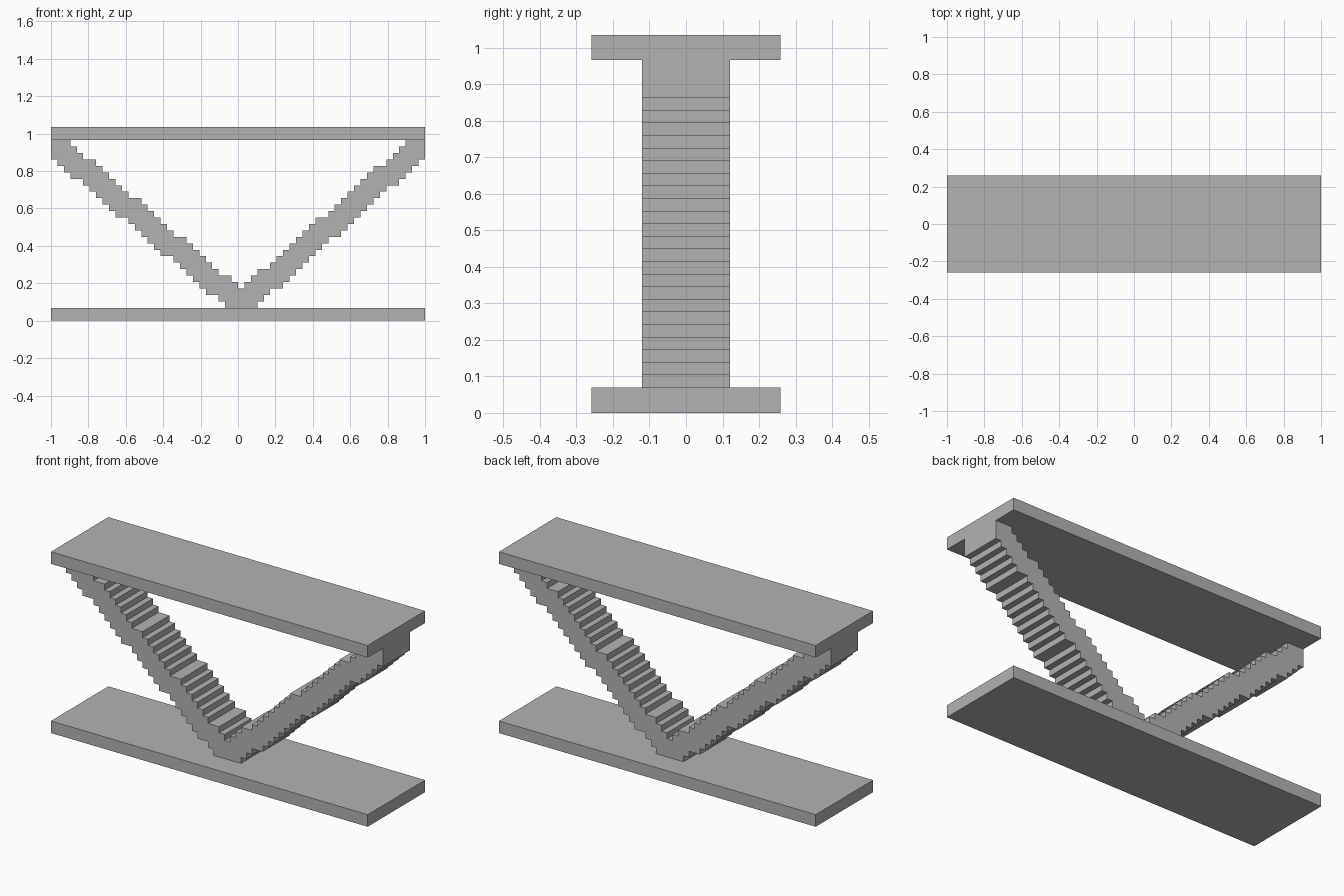
import bpy, bmesh

if "Cube" in bpy.data.objects:
    bpy.data.objects.remove(bpy.data.objects["Cube"], do_unlink=True)

U = 2 / 58          # one stair unit
FIRST, LAST = 2, 28  # brace rows between the two slabs

grey = bpy.data.materials.new("plain_grey")
grey.use_nodes = True
colour = (0.45, 0.45, 0.45, 1)
grey.diffuse_color = colour
grey.node_tree.nodes["Principled BSDF"].inputs["Base Color"].default_value = colour


def extrude_profile(name, outline, half_depth):
    """Extrude an x-z outline (in stair units) symmetrically along y."""
    bm = bmesh.new()
    verts = [bm.verts.new((x * U, -half_depth * U, z * U)) for x, z in outline]
    face = bm.faces.new(verts)
    result = bmesh.ops.extrude_face_region(bm, geom=[face])
    moved = [g for g in result["geom"] if isinstance(g, bmesh.types.BMVert)]
    bmesh.ops.translate(bm, verts=moved, vec=(0, 2 * half_depth * U, 0))
    bmesh.ops.recalc_face_normals(bm, faces=bm.faces)
    mesh = bpy.data.meshes.new(name)
    bm.to_mesh(mesh)
    bm.free()
    mesh.materials.append(grey)
    obj = bpy.data.objects.new(name, mesh)
    bpy.context.collection.objects.link(obj)
    return obj


def slab(name, z):
    extrude_profile(name, [(-29, z), (29, z), (29, z + 2), (-29, z + 2)], 7.5)


def leg_edges(run):
    """Nearest and farthest column of a stepped leg for every row."""
    near, far = {}, {}
    for i in range(run + 1):
        centre = 2 + round(24 * i / run)
        for row in range(centre - 1, centre + 2):
            near[row] = min(near.get(row, i), i)
            far[row] = max(far.get(row, i), i)
    return near, far


def stairs(columns, rows):
    """Stepped edge going up through the given rows."""
    points = []
    for row in rows:
        for p in ((columns(row), row), (columns(row), row + 1)):
            if not points or points[-1] != p:
                points.append(p)
    return points


# Top and bottom slabs
slab("bottom_slab", 0)
slab("top_slab", LAST)

# V-shaped stepped brace: left and right legs meet at the foot
right_near, right_far = leg_edges(27)
left_near, left_far = leg_edges(28)
all_rows = range(FIRST, LAST)
open_rows = range(5, LAST)
outline = stairs(lambda r: right_far[r] + 2, all_rows)
outline += stairs(lambda r: right_near[r] - 1, open_rows)[::-1]
outline += stairs(lambda r: 2 - left_near[r], open_rows)
outline += stairs(lambda r: -left_far[r] - 1, all_rows)[::-1]
extrude_profile("stepped_brace", outline, 3.5)
